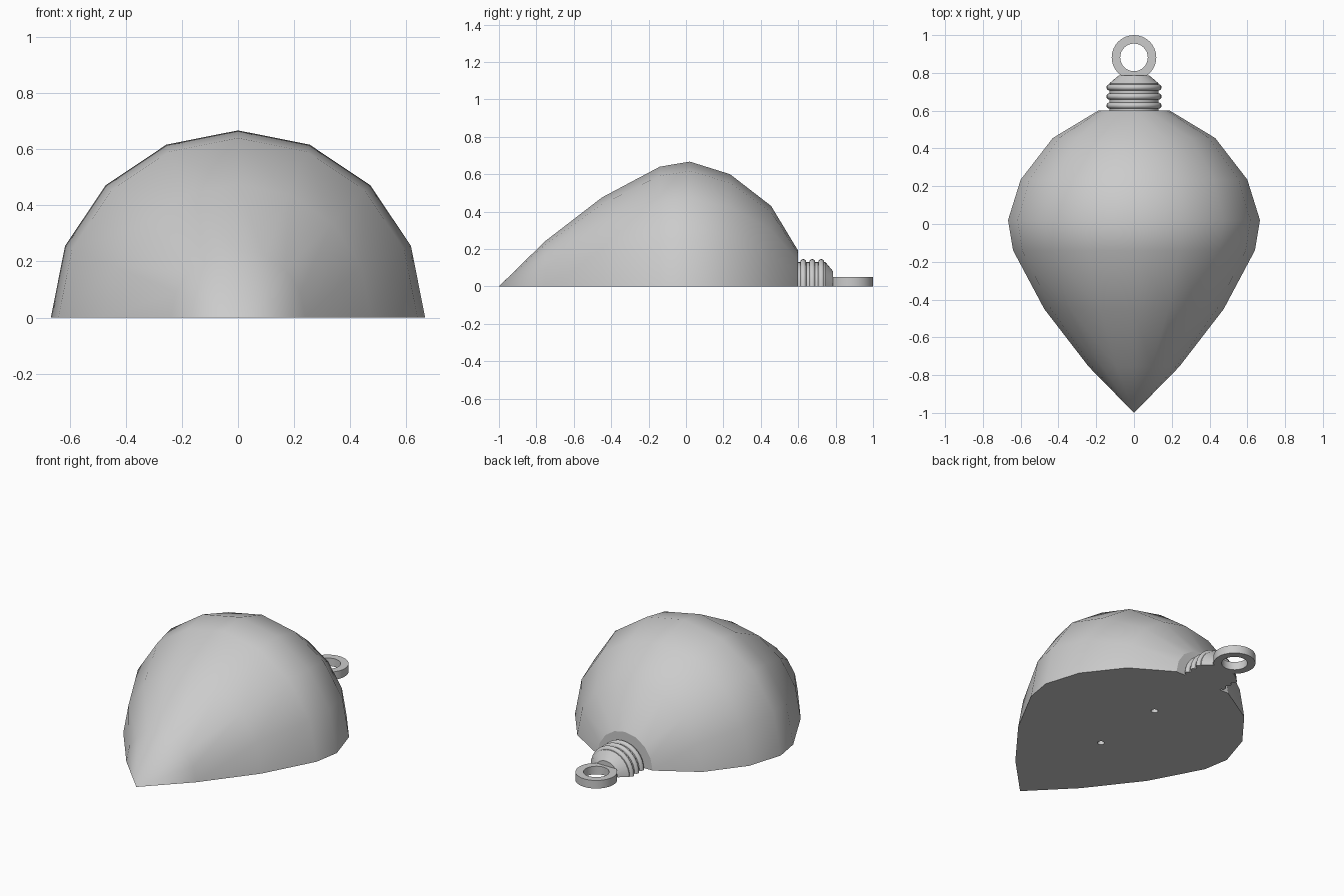
import bpy, bmesh, math

default = bpy.data.objects.get("Cube")
if default:
    bpy.data.objects.remove(default)

grey = bpy.data.materials.new("plain grey")
grey.use_nodes = True
grey.diffuse_color = (0.6, 0.6, 0.6, 1)
grey.node_tree.nodes["Principled BSDF"].inputs["Base Color"].default_value = (0.6, 0.6, 0.6, 1)


def finish(name, bm):
    """Turn a bmesh into a smooth shaded object with sharp edges kept."""
    bmesh.ops.remove_doubles(bm, verts=bm.verts, dist=1e-5)
    bmesh.ops.recalc_face_normals(bm, faces=bm.faces)
    mesh = bpy.data.meshes.new(name)
    bm.to_mesh(mesh)
    bm.free()
    mesh.materials.append(grey)
    ob = bpy.data.objects.new(name, mesh)
    bpy.context.collection.objects.link(ob)
    return ob


def smooth(ob):
    bpy.ops.object.select_all(action='DESELECT')
    ob.select_set(True)
    bpy.context.view_layer.objects.active = ob
    bpy.ops.object.shade_smooth_by_angle(angle=math.radians(30))


def half_lathe(name, profile, steps):
    """Revolve (radius, y) points half a turn about y and close the flat base."""
    bm = bmesh.new()
    rows = []
    for r, y in profile:
        angles = [math.pi * i / steps for i in range(steps + 1)]
        rows.append([bm.verts.new((r * math.cos(a), y, r * math.sin(a))) for a in angles])
    for low, high in zip(rows, rows[1:]):
        for i in range(steps):
            bm.faces.new((low[i], low[i + 1], high[i + 1], high[i]))
    for row, (r, y) in ((rows[0], profile[0]), (rows[-1], profile[-1])):
        if r > 0:
            bm.faces.new(row)
    bm.faces.new([row[0] for row in rows] + [row[-1] for row in reversed(rows)])
    return finish(name, bm)


# Half teardrop body
body = half_lathe("ornament_body", [
    (0, -1), (0.24, -0.755), (0.475, -0.45), (0.64, -0.14), (0.667, 0.02),
    (0.6, 0.235), (0.43, 0.455), (0.19, 0.6)], 8)

# Two small alignment holes in the flat base
for y in (-0.29, 0.18):
    bpy.ops.mesh.primitive_cylinder_add(vertices=16, radius=0.02, depth=0.2, location=(0, y, 0))
    cutter = bpy.context.object
    cutter.name = "hole_cutter"
    cutter.hide_render = True
    cutter.data.materials.append(grey)
    mod = body.modifiers.new("hole", 'BOOLEAN')
    mod.operation = 'DIFFERENCE'
    mod.solver = 'EXACT'
    mod.object = cutter
    bpy.context.view_layer.objects.active = body
    bpy.ops.object.modifier_apply(modifier=mod.name)
    bpy.data.objects.remove(cutter)
smooth(body)

# Ridged cap
neck = [(0.13, 0.58)]
for centre in (0.627, 0.675, 0.723):
    for i in range(9):
        a = math.pi * i / 8
        neck.append((0.13 + 0.016 * math.sin(a), centre - 0.016 * math.cos(a)))
neck += [(0.13, 0.745), (0.08, 0.787)]
smooth(half_lathe("ridged_cap", neck, 16))

# Flat hanging ring
bm = bmesh.new()
count = 32
section = [(0.073, 0), (0.118, 0), (0.118, 0.05), (0.073, 0.05)]
loops = []
for i in range(count):
    a = math.tau * i / count
    loops.append([bm.verts.new((r * math.cos(a), 0.882 + r * math.sin(a), z)) for r, z in section])
for i in range(count):
    here, there = loops[i], loops[(i + 1) % count]
    for j in range(4):
        k = (j + 1) % 4
        bm.faces.new((here[j], there[j], there[k], here[k]))
smooth(finish("hanging_ring", bm))
